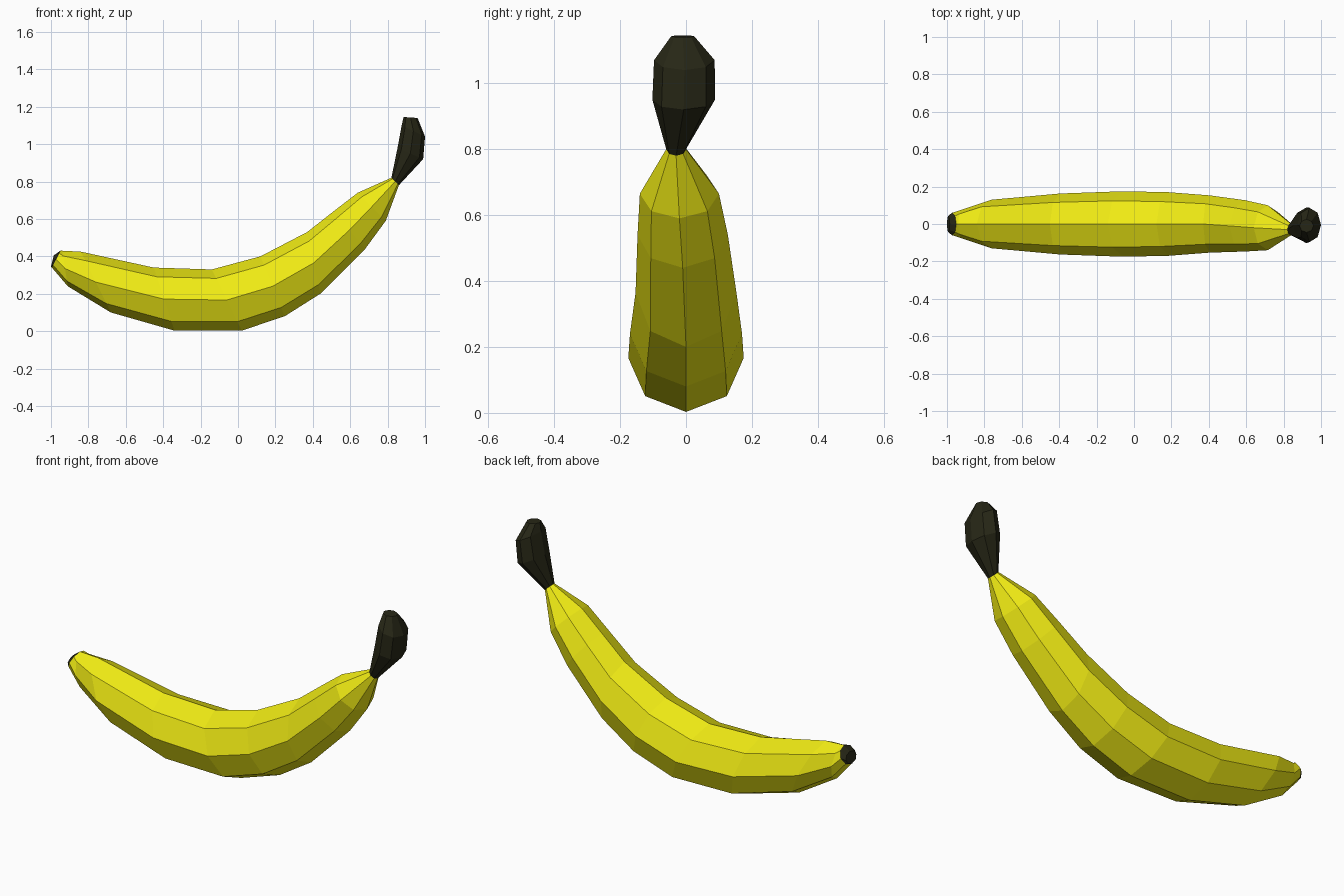
import bpy, bmesh
from math import sin, cos, pi
from mathutils import Vector

if "Cube" in bpy.data.objects:
    bpy.data.objects.remove(bpy.data.objects["Cube"])


def material(name, rgb):
    m = bpy.data.materials.new(name)
    m.diffuse_color = (*rgb, 1)
    m.use_nodes = True
    m.node_tree.nodes["Principled BSDF"].inputs["Base Color"].default_value = m.diffuse_color
    return m


def loft(name, rings, mat, sides=8):
    """Skin elliptical rings: (inner x, inner z, outer x, outer z, half width, y centre)."""
    bm = bmesh.new()
    loops = []
    for xt, zt, xb, zb, w, yc in rings:
        top, bot = Vector((xt, yc, zt)), Vector((xb, yc, zb))
        mid, half = (top + bot) / 2, (top - bot) / 2
        loops.append([bm.verts.new(mid + half * cos(2 * pi * i / sides)
                                   + Vector((0, w * sin(2 * pi * i / sides), 0)))
                      for i in range(sides)])
    for a, b in zip(loops, loops[1:]):
        for i in range(sides):
            j = (i + 1) % sides
            bm.faces.new((a[i], a[j], b[j], b[i]))
    bm.faces.new(loops[0])
    bm.faces.new(loops[-1])
    bmesh.ops.recalc_face_normals(bm, faces=bm.faces)
    me = bpy.data.meshes.new(name)
    bm.to_mesh(me)
    bm.free()
    me.materials.append(mat)
    ob = bpy.data.objects.new(name, me)
    bpy.context.collection.objects.link(ob)
    return ob


yellow = material("peel_yellow", (0.87, 0.83, 0.007))
dark = material("stem_dark", (0.02, 0.02, 0.008))

tip_ring = (-0.95, 0.43, -0.995, 0.34, 0.06, 0)
neck_ring = (0.82, 0.82, 0.86, 0.78, 0.03, -0.03)

# curved faceted peel
loft("peel", [
    tip_ring,
    (-0.94, 0.43, -0.91, 0.24, 0.075, 0),
    (-0.84, 0.425, -0.68, 0.10, 0.13, 0),
    (-0.45, 0.34, -0.34, 0.003, 0.163, 0),
    (-0.14, 0.33, 0.02, 0.003, 0.175, 0),
    (0.12, 0.40, 0.25, 0.08, 0.17, 0),
    (0.37, 0.53, 0.44, 0.20, 0.153, 0),
    (0.51, 0.64, 0.68, 0.44, 0.137, -0.01),
    (0.64, 0.74, 0.79, 0.59, 0.12, -0.02),
    neck_ring,
], yellow)

# dark blossom end
loft("blossom_tip", [tip_ring, (-0.985, 0.405, -1.0, 0.345, 0.045, 0)], dark)

# dark flared stem
loft("stem", [
    neck_ring,
    (0.853, 0.98, 0.99, 0.92, 0.095, -0.007),
    (0.875, 1.10, 1.0, 1.04, 0.092, -0.005),
    (0.885, 1.145, 0.96, 1.14, 0.035, -0.01),
], dark)
